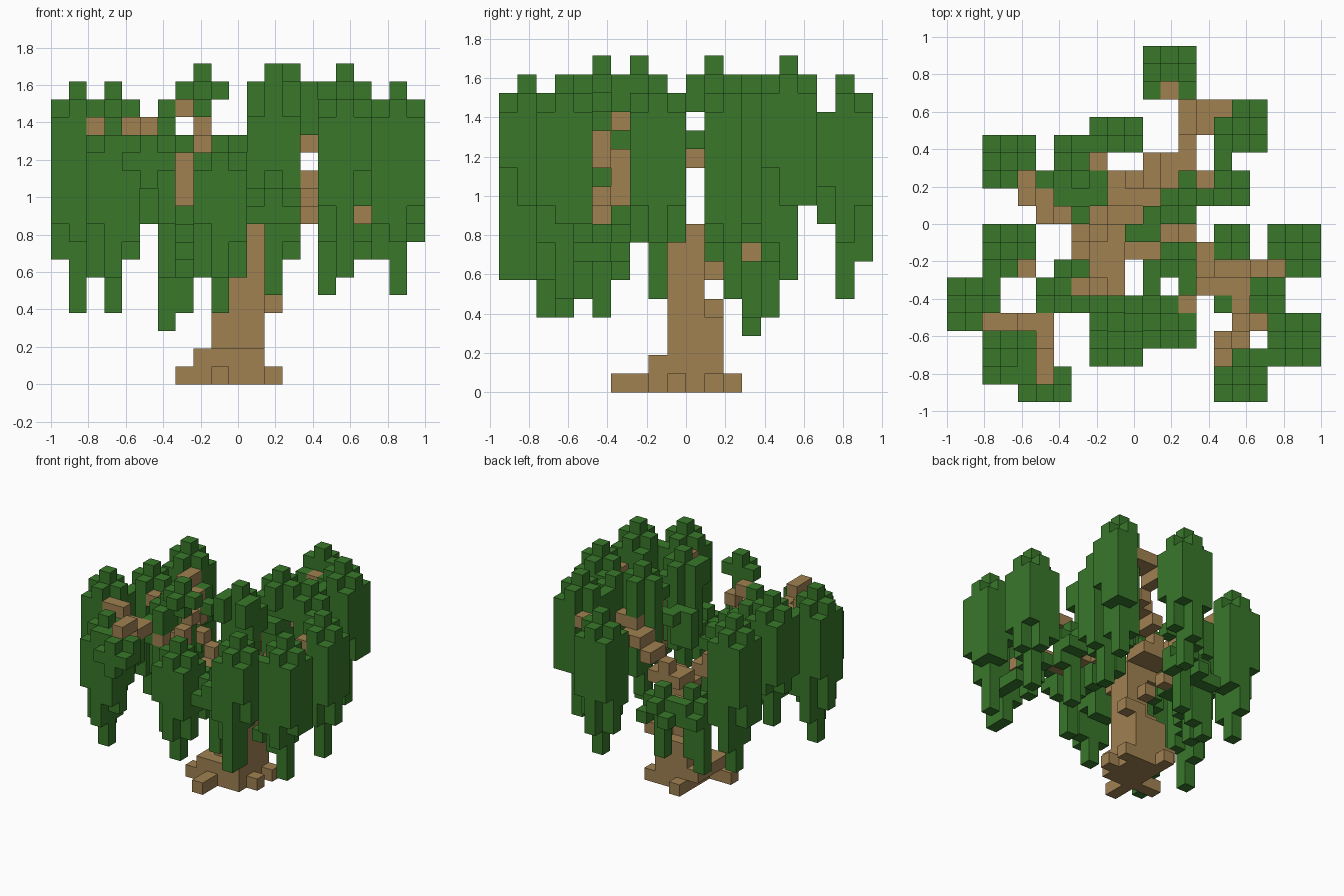
import bpy
import bmesh
import random
from mathutils import Vector

random.seed(4)
cube = bpy.data.objects.get("Cube")
if cube:
    bpy.data.objects.remove(cube)

NX, NY = 21, 20          # block grid across and deep
S = 2 / NX               # block size


def material(name, rgb):
    m = bpy.data.materials.new(name)
    m.use_nodes = True
    m.diffuse_color = (*rgb, 1)
    m.node_tree.nodes["Principled BSDF"].inputs["Base Color"].default_value = (*rgb, 1)
    return m


BARK = material("bark brown", (0.35, 0.22, 0.083))
LEAF = material("leaf green", (0.04, 0.185, 0.023))


def build(name, cells, mat):
    """Turn a set of block cells into a mesh of their exposed faces."""
    bm = bmesh.new()
    verts = {}

    def vert(p):
        key = tuple(p)
        if key not in verts:
            verts[key] = bm.verts.new(((p.x - NX / 2) * S, (p.y - NY / 2) * S, p.z * S))
        return verts[key]

    for cell in sorted(cells):
        for axis in range(3):
            u, v, step = Vector(), Vector(), Vector()
            u[(axis + 1) % 3] = v[(axis + 2) % 3] = step[axis] = 1
            for front in (False, True):
                corner = Vector(cell)
                neighbour = corner + step if front else corner - step
                if tuple(neighbour) in cells:
                    continue
                if front:
                    corner += step
                ring = [corner, corner + u, corner + u + v, corner + v]
                bm.faces.new([vert(p) for p in (ring if front else reversed(ring))])
    mesh = bpy.data.meshes.new(name)
    bm.to_mesh(mesh)
    bm.free()
    mesh.materials.append(mat)
    bpy.context.collection.objects.link(bpy.data.objects.new(name, mesh))


def slab(x0, x1, y0, y1, z):
    return {(x, y, z) for x in range(x0, x1 + 1) for y in range(y0, y1 + 1)}


def limb(*points):
    """Blocks along a bent line through the given cells."""
    cells = set()
    for a, b in zip(points, points[1:]):
        a, b = Vector(a), Vector(b)
        n = int(max(abs(t) for t in b - a))
        cells |= {tuple(round(t) for t in a.lerp(b, k / n)) for k in range(n + 1)}
    return cells


wood = set()


def timber(name, cells):
    wood.update(cells)
    build(name, cells, BARK)


# Flared foot with spreading roots
roots = slab(9, 11, 8, 11, 0) | slab(8, 11, 8, 11, 1)
for x, y in ((7, 8), (9, 6), (9, 12), (12, 11), (12, 9)):
    roots |= limb((10, 9, 0), (x, y, 0))
timber("roots", roots)

# Tapering trunk, leaning into the fork
trunk = limb((12, 11, 4), (9, 10, 4)) | limb((11, 10, 8), (9, 10, 8))
for z in range(2, 8):
    trunk |= slab(9 + z // 4, 11, 9, 11 - z // 4, z)
timber("trunk", trunk)


def branch(name, path, tips=()):
    """Main limb, then a twig from its end to each high tip."""
    cells = limb(*path)
    for x, y in tips:
        cells |= limb(path[-1], (x, y, 14))
    timber(name, cells)


# Branches fanning out from the fork
timber("front_fork", slab(8, 9, 6, 9, 9))
timber("back_fork", slab(9, 11, 11, 12, 9))
branch("front_branch", [(7, 6, 10), (7, 6, 12), (8, 5, 12), (8, 5, 13), (8, 6, 14), (7, 6, 15)])
branch("right_branch", [(7, 6, 12), (6, 6, 12)], [(4, 7)])
branch("front_right_branch", [(7, 6, 12), (5, 4, 13)], [(2, 4), (5, 1)])
branch("back_right_branch", [(9, 9, 9), (7, 9, 11), (6, 10, 12)], [(4, 11), (4, 12)])
branch("back_branch", [(10, 11, 9), (11, 13, 11), (13, 13, 12), (13, 16, 13)],
       [(15, 16), (12, 17), (14, 15)])
branch("back_low_branch", [(10, 11, 6), (9, 12, 7), (8, 13, 7)])
branch("back_left_branch", [(11, 12, 11), (13, 12, 13), (14, 12, 13)])
branch("left_branch", [(11, 9, 8), (13, 9, 9), (14, 8, 9), (14, 8, 11), (14, 7, 11)], [(18, 7)])
branch("front_left_low_branch", [(14, 8, 9), (14, 6, 9), (16, 6, 9), (16, 5, 9), (17, 4, 9)])
branch("front_left_branch", [(16, 5, 9), (16, 4, 11)], [(15, 2)])
branch("front_middle_branch", [(14, 6, 9), (13, 5, 10)])


def column(x, y, z0, z1):
    # keep the open slots in the crown clear
    low = max(z0, 14 if x == 14 else 13 if y == 10 else 0)
    return {(x, y, z) for z in range(low, z1) if y != 10 or z != 14} - wood


def clump(name, x, y, plan, low=5, top=17):
    """Peaked clump of hanging columns: long middle, shorter sides and corners."""
    cells = set()
    for r, row in enumerate(plan.split()):
        for c, mark in enumerate(row):
            if mark == "#":
                d = min(2, abs(c - 1) + abs(r - 1))
                rise = (0, random.choice((2, 3, 4)), random.choice((4, 5, 6)))[d]
                end = min(low + rise, top - d - 1)
                cells |= column(x + c - 1, y + 1 - r, end, top - d)
    build(name + "_leaves", cells, LEAF)


# High hanging clumps, with plan rows running back to front
FULL = "### ### ###"
clump("back", 12, 18, "### ### #.#")
clump("back_left", 16, 15, ".## ### ###", low=6, top=18)
clump("left_inner", 15, 12, ".#. .## .##")
clump("middle", 13, 11, ".#. ### ##.", low=7, top=18)
clump("front_inner", 12, 7, ".## ###", low=8, top=18)
clump("right_inner", 6, 6, ".## ##. ##.", low=6, top=16)
clump("front_left", 16, 1, ".## ### ###", low=6)
clump("left_corner", 19, 3, FULL)
clump("left", 19, 8, "### ### .##")
clump("right", 1, 5, "### ### ##.", low=4)
clump("right_middle", 3, 8, "### ### ##.", low=6)
clump("back_right", 3, 13, "### ### ##.", low=4)

# Lower clumps
clump("front", 9, 3, FULL, low=4, top=14)
clump("right_corner", 3, 2, FULL, low=4, top=15)
clump("front_right", 5, 1, "#.. #.# ###", low=8, top=15)
clump("front_middle", 12, 4, "##. ### ###", top=12)
clump("left_front", 17, 6, ".#. .## .## #.#", low=7, top=10)
clump("left_middle", 15, 8, ".## .## ... .#. .#.", top=12)
clump("back_inner", 7, 13, "##. ##. ### ###", low=4, top=10)
clump("back_middle", 9, 14, "### ### ...", low=4, top=10)

# Thin leafy sprig over the front branch
build("sprig", limb((7, 5, 16), (9, 5, 16)) | limb((8, 4, 16), (8, 5, 17), (8, 5, 15)), LEAF)

# Short strands filling between the clumps
strands = set()
for x, y in ((11, 10), (11, 9), (10, 9), (7, 10), (5, 12), (4, 4), (5, 3)):
    strands |= column(x, y, 11, 14)
for x, y in ((11, 6), (13, 6)):
    strands |= column(x, y, 15, 17)
for x, y in ((9, 5), (10, 5)):
    strands |= column(x, y, 7, 11)
build("inner_strands", strands, LEAF)

# Long single strands at the fringe
build("long_strands", column(16, 0, 6, 11) | column(6, 13, 3, 7), LEAF)
